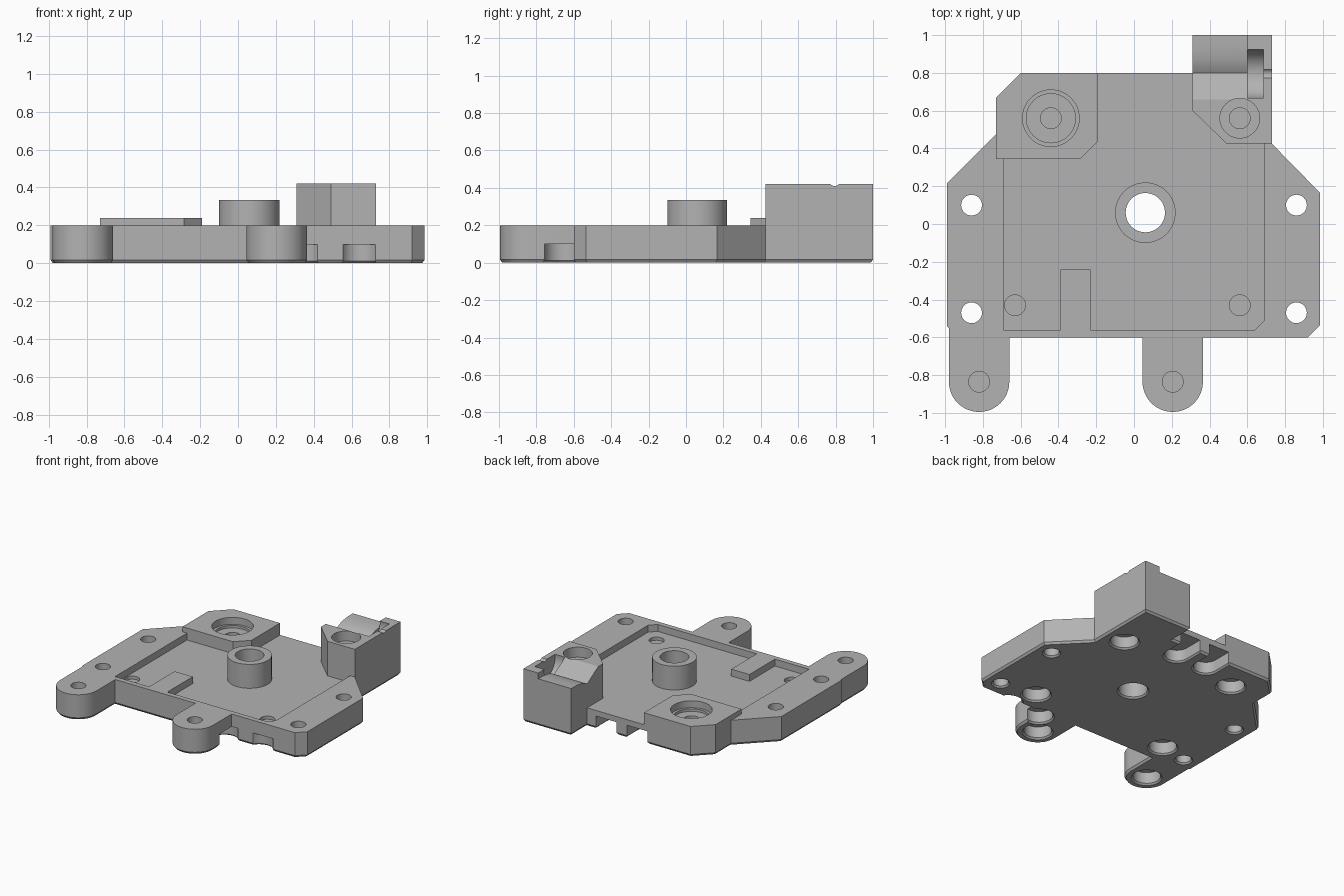
import bpy, bmesh, math
from mathutils import Vector

if "Cube" in bpy.data.objects:
    bpy.data.objects.remove(bpy.data.objects["Cube"], do_unlink=True)

grey = bpy.data.materials.new("neutral_grey")
grey.use_nodes = True
grey.diffuse_color = (0.45, 0.45, 0.45, 1)
grey.node_tree.nodes["Principled BSDF"].inputs["Base Color"].default_value = (0.45, 0.45, 0.45, 1)


def arc(cx, cy, r, start, end, steps):
    angles = [math.radians(start + (end - start) * i / steps) for i in range(steps + 1)]
    return [(cx + r * math.cos(a), cy + r * math.sin(a)) for a in angles]


def circle(cx, cy, r, sides=48):
    return arc(cx, cy, r, 0, 360, sides)[:-1]


def offset(points, d):
    """Move a counter-clockwise outline outward by d with mitred corners."""
    if d == 0:
        return points
    out = []
    for i, p in enumerate(points):
        p = Vector(p)
        a = (p - Vector(points[i - 1])).normalized()
        b = (Vector(points[(i + 1) % len(points)]) - p).normalized()
        na, nb = Vector((a.y, -a.x)), Vector((b.y, -b.x))
        out.append(p + (na + nb) * d / (1 + na.dot(nb)))
    return out


def loft(name, points, levels, axis="z"):
    """Stack an outline through (height, offset) levels along z or x."""
    bm = bmesh.new()
    loops = []
    for h, d in levels:
        ring = offset(points, d)
        loops.append([bm.verts.new((h, p[0], p[1]) if axis == "x" else (p[0], p[1], h))
                      for p in ring])
    n = len(points)
    for low, high in zip(loops, loops[1:]):
        for i in range(n):
            j = (i + 1) % n
            bm.faces.new((low[i], low[j], high[j], high[i]))
    bm.faces.new(loops[0][::-1])
    bm.faces.new(loops[-1])
    bmesh.ops.recalc_face_normals(bm, faces=bm.faces)
    mesh = bpy.data.meshes.new(name)
    bm.to_mesh(mesh)
    bm.free()
    mesh.materials.append(grey)
    obj = bpy.data.objects.new(name, mesh)
    bpy.context.collection.objects.link(obj)
    return obj


def cut(target, points, levels, axis="z"):
    cutter = loft("cutter", points, levels, axis)
    cutter.hide_render = True
    mod = target.modifiers.new("cut", "BOOLEAN")
    mod.operation = "DIFFERENCE"
    mod.solver = "EXACT"
    mod.object = cutter
    bpy.context.view_layer.objects.active = target
    bpy.ops.object.modifier_apply(modifier=mod.name)
    bpy.data.objects.remove(cutter, do_unlink=True)


def from_below(top):
    """Levels for a pocket with a chamfered mouth on the underside."""
    return [(-0.01, 0.022), (0.012, 0), (top, 0)]


FLOOR = 0.145
LEGS = [(-0.82, -0.835), (0.205, -0.835)]
PINS = [(-0.63, -0.43), (0.56, -0.43)]
PAD = (-0.44, 0.56)
POST = (0.56, 0.56)
HUB = (0.06, 0.06)

# Base plate with two rounded legs and a chamfered lower edge
outline = [(-0.99, 0.215), (-0.99, -0.54), (-0.98, -0.55)]
outline += arc(*LEGS[0], 0.16, 180, 360, 24)
outline += [(-0.66, -0.6), (0.045, -0.6)]
outline += arc(*LEGS[1], 0.16, 180, 360, 24)
outline += [(0.365, -0.6), (0.92, -0.6), (0.985, -0.535), (0.985, 0.165), (0.73, 0.425),
            (0.73, 1.0), (0.31, 1.0), (0.31, 0.8), (-0.6, 0.8), (-0.73, 0.67), (-0.73, 0.475)]
plate = loft("base_plate", outline, [(0, -0.012), (0.017, 0), (0.2, 0)])

# Shallow recess, open at the back, leaving a rib at the front
recess = [(-0.69, -0.56), (-0.39, -0.56), (-0.39, -0.24), (-0.23, -0.24), (-0.23, -0.56),
          (0.64, -0.56), (0.69, -0.51), (0.69, 0.425), (0.49, 0.425), (0.31, 0.6),
          (0.31, 0.79), (0.3, 0.9), (-0.19, 0.9), (-0.19, 0.44), (-0.285, 0.345), (-0.69, 0.345)]
cut(plate, recess, [(FLOOR, 0), (0.5, 0)])

# Through holes
cut(plate, circle(*HUB, 0.104), from_below(0.5))
for x in (-0.86, 0.86):
    for y in (0.1, -0.47):
        cut(plate, circle(x, y, 0.055, 32), from_below(0.5))

# Wide pockets underneath and pin sockets on top
for p in LEGS + PINS + [PAD, POST]:
    cut(plate, circle(*p, 0.1), from_below(0.1))
for p in LEGS + PINS:
    cut(plate, circle(*p, 0.055, 32), [(0.12, 0), (0.5, 0)])

# Round notches along the front edge and slots along the back edge
for p in ((0.34, -0.66), (0.64, -0.65)):
    cut(plate, circle(*p, 0.1), from_below(0.1))
for x in (-0.13, 0.14):
    slot = arc(x, 0.65, 0.09, 180, 360, 20) + [(x + 0.09, 0.95), (x - 0.09, 0.95)]
    cut(plate, slot, from_below(0.1))

# Corner pad with a stepped socket
pad = loft("corner_pad", [(-0.73, 0.345), (-0.285, 0.345), (-0.19, 0.44), (-0.19, 0.8),
                          (-0.6, 0.8), (-0.73, 0.67)], [(0.2, 0), (0.24, 0)])
for part in (pad, plate):
    cut(part, circle(*PAD, 0.15), [(0.185, 0), (0.5, 0)])
cut(plate, circle(*PAD, 0.13), [(0.165, 0), (0.5, 0)])
cut(plate, circle(*PAD, 0.055, 32), [(0.13, 0), (0.5, 0)])

# Tall block with a socket, a valley on top, a disc slot and a small groove
block = loft("bearing_block", [(0.31, 0.6), (0.49, 0.425), (0.73, 0.425), (0.73, 1.0),
                               (0.31, 1.0)], [(0.2, 0), (0.42, 0)])
cut(block, circle(*POST, 0.105), [(0.34, 0), (0.6, 0)])
cut(block, circle(*POST, 0.055, 32), [(0.25, 0), (0.6, 0)])
valley = [(0.66, 0.42), (0.8, 0.335), (0.83, 0.352), (0.87, 0.365), (0.93, 0.373),
          (1.1, 0.376), (1.1, 0.6), (0.66, 0.6)]
cut(block, valley, [(0.2, 0), (0.6, 0)], "x")
cut(block, circle(0.795, 0.4, 0.13), [(0.6, 0), (0.685, 0)], "x")
cut(block, circle(0.795, 0.44, 0.03, 24), [(0.65, 0), (0.8, 0)], "x")

# Central hub tube
hub = loft("hub_tube", circle(*HUB, 0.16, 64), [(FLOOR, 0), (0.335, 0)])
cut(hub, circle(*HUB, 0.104), [(0.05, 0), (0.6, 0)])

# Smooth the round walls and keep the edges sharp
bpy.ops.object.select_all(action="DESELECT")
for obj in (plate, pad, block, hub):
    obj.select_set(True)
bpy.context.view_layer.objects.active = plate
bpy.ops.object.shade_smooth_by_angle(angle=math.radians(25))
